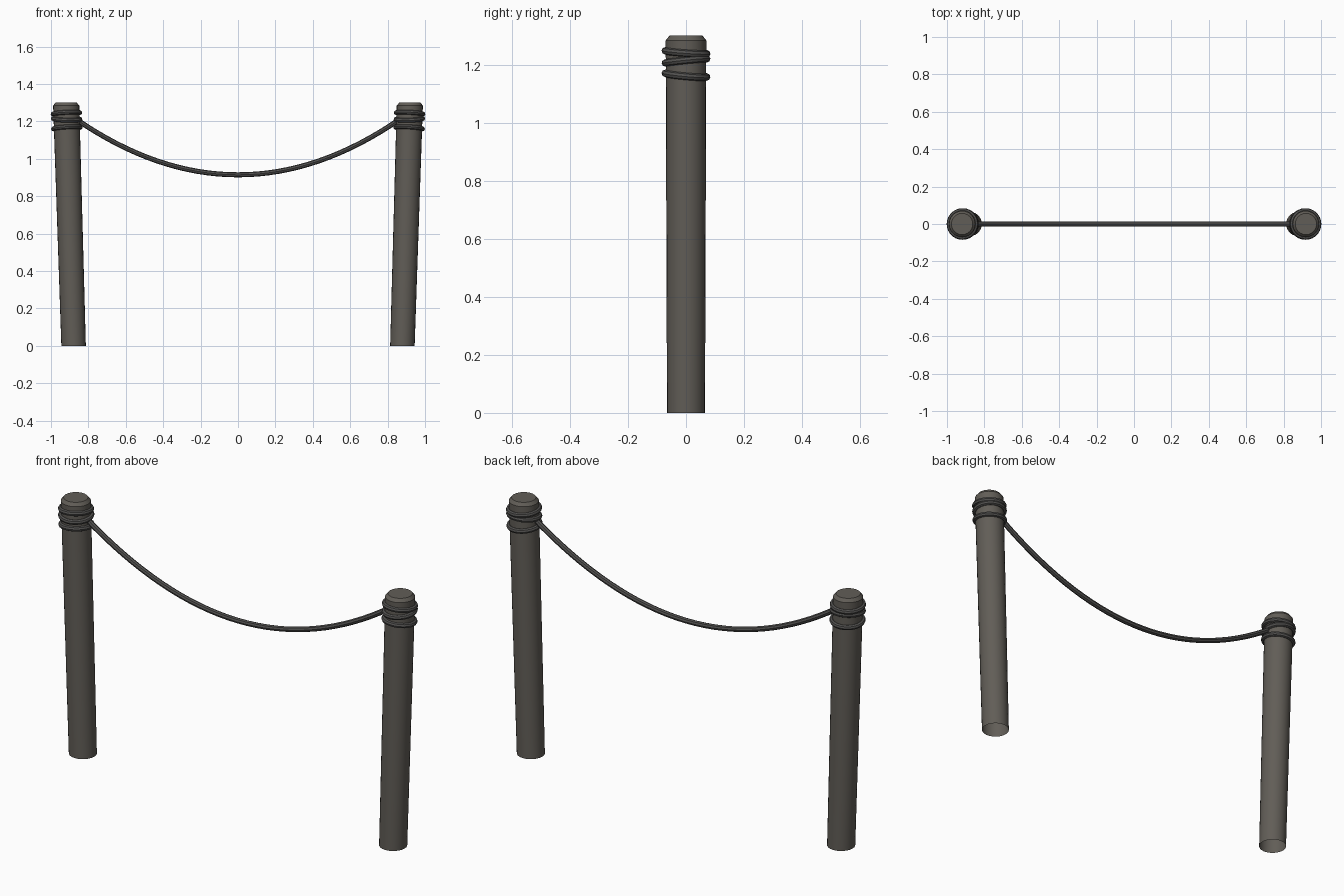
import bpy, bmesh, math
from mathutils import Vector, Matrix

if "Cube" in bpy.data.objects:
    bpy.data.objects.remove(bpy.data.objects["Cube"])

BOTTOM, TOP, H = 0.879, 0.919, 1.30      # post axis x at ground / top, height


def material(name, rgb):
    mt = bpy.data.materials.new(name)
    mt.diffuse_color = (*rgb, 1)
    mt.use_nodes = True
    mt.node_tree.nodes["Principled BSDF"].inputs["Base Color"].default_value = mt.diffuse_color
    return mt


WOOD = material("dark_wood", (0.12, 0.11, 0.095))
ROPE = material("dark_rope", (0.085, 0.083, 0.08))


def finish(name, bm, mat):
    bmesh.ops.recalc_face_normals(bm, faces=bm.faces)
    me = bpy.data.meshes.new(name)
    bm.to_mesh(me)
    bm.free()
    me.materials.append(mat)
    ob = bpy.data.objects.new(name, me)
    bpy.context.collection.objects.link(ob)
    bpy.context.view_layer.objects.active = ob
    ob.select_set(True)
    bpy.ops.object.shade_smooth_by_angle(angle=math.radians(35))
    ob.select_set(False)
    return ob


def axis_x(z):
    return BOTTOM + (TOP - BOTTOM) * z / H


def post(name, s):
    # leaning post with a chamfered top, open underneath
    bm = bmesh.new()
    n, rings = 24, []
    for z, r in ((0, 0.0655), (1.284, 0.070), (H, 0.057)):
        rings.append([bm.verts.new((s * axis_x(z) + r * math.cos(a), r * math.sin(a), z))
                      for a in (2 * math.pi * i / n for i in range(n))])
    for a, b in zip(rings, rings[1:]):
        for i in range(n):
            bm.faces.new((a[i], a[(i + 1) % n], b[(i + 1) % n], b[i]))
    bm.faces.new(rings[-1])
    finish(name, bm, WOOD)


def rope_loop(name, s, z, tilt_y, tilt_x):
    # slightly tilted rope ring around a post
    bm = bmesh.new()
    n, m, R, r = 28, 8, 0.072, 0.0125
    v = [[bm.verts.new(((R + r * math.cos(q)) * math.cos(p),
                        (R + r * math.cos(q)) * math.sin(p), r * math.sin(q)))
          for q in (2 * math.pi * j / m for j in range(m))]
         for p in (2 * math.pi * i / n for i in range(n))]
    for i in range(n):
        for j in range(m):
            k, l = (i + 1) % n, (j + 1) % m
            bm.faces.new((v[i][j], v[k][j], v[k][l], v[i][l]))
    mat = (Matrix.Translation((s * axis_x(z), 0, z))
           @ Matrix.Rotation(s * tilt_y, 4, 'Y') @ Matrix.Rotation(tilt_x, 4, 'X'))
    bm.transform(mat)
    finish(name, bm, ROPE)


for side, s in (("left", -1), ("right", 1)):
    post(side + "_post", s)
    for i, (z, ty, tx) in enumerate(((1.164, 0.06, -0.09), (1.213, -0.03, 0.10), (1.243, 0.05, -0.07))):
        rope_loop(f"{side}_rope_loop_{i + 1}", s, z, ty, tx)

# sagging rope between the posts
bm = bmesh.new()
n, m, r, X = 32, 8, 0.0135, 0.87
prev = None
for i in range(n + 1):
    x = -X + 2 * X * i / n
    c = Vector((x, 0, 0.914 + 0.397 * x * x))
    t = Vector((1, 0, 0.794 * x)).normalized()
    up = Vector((-t.z, 0, t.x))
    ring = [bm.verts.new(c + r * (math.cos(a) * up + math.sin(a) * Vector((0, 1, 0))))
            for a in (2 * math.pi * j / m for j in range(m))]
    if prev:
        for j in range(m):
            bm.faces.new((prev[j], prev[(j + 1) % m], ring[(j + 1) % m], ring[j]))
    if i in (0, n):
        bm.faces.new(ring)
    prev = ring
finish("sagging_rope", bm, ROPE)
